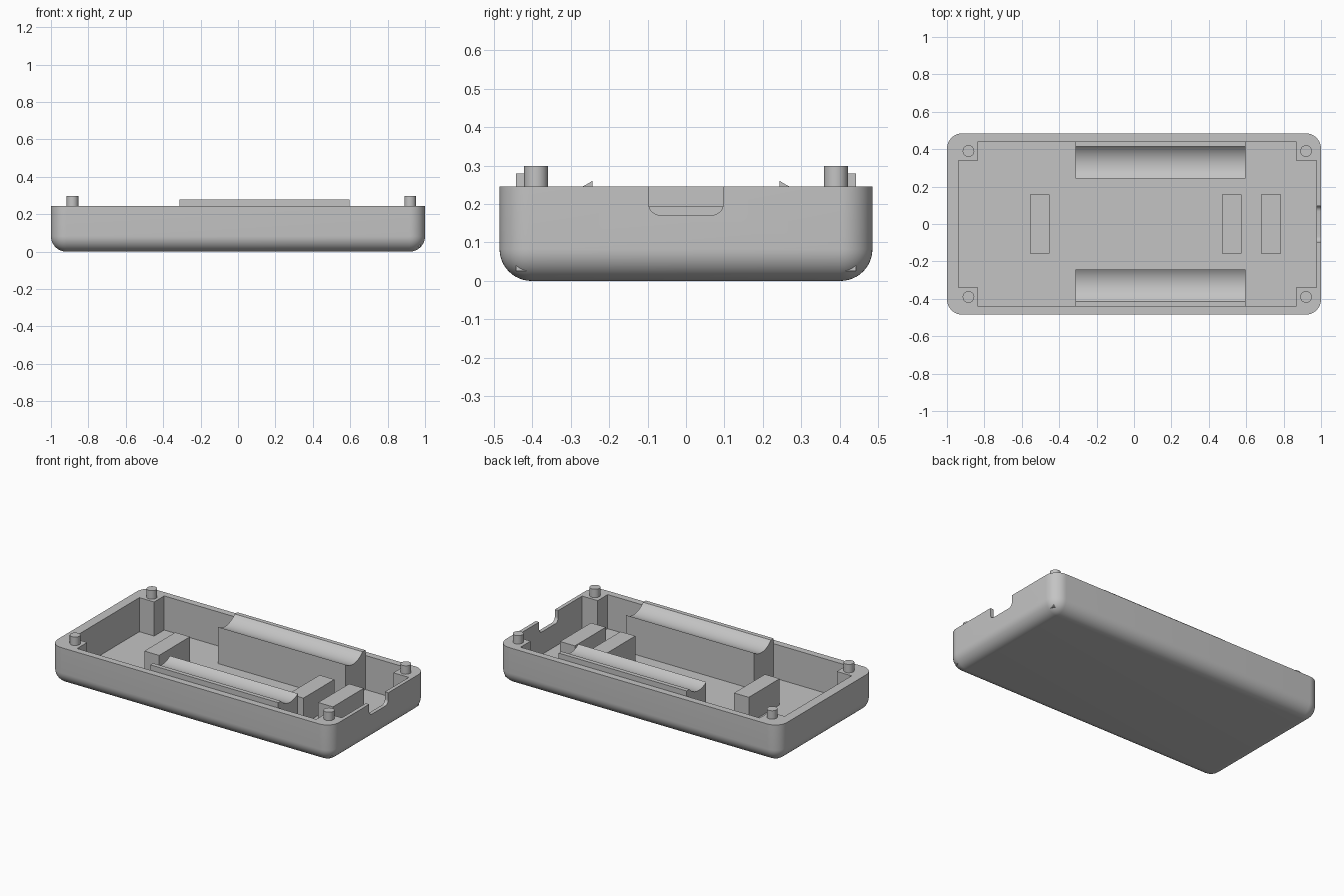
import bpy, bmesh, math
from mathutils import Vector

if "Cube" in bpy.data.objects:
    bpy.data.objects.remove(bpy.data.objects["Cube"])

grey = bpy.data.materials.new("light grey")
grey.diffuse_color = (0.55, 0.55, 0.55, 1)
grey.use_nodes = True
grey.node_tree.nodes["Principled BSDF"].inputs["Base Color"].default_value = grey.diffuse_color

H, HY, R = 0.245, 0.485, 0.083      # rim height, half depth, fillet radius
FLOOR, WALL_Y = 0.026, 0.442        # cavity floor, cavity half depth
X0, X1 = -0.939, 0.976              # cavity ends


def finish(name, bm):
    bmesh.ops.recalc_face_normals(bm, faces=bm.faces)
    me = bpy.data.meshes.new(name)
    bm.to_mesh(me)
    bm.free()
    ob = bpy.data.objects.new(name, me)
    bpy.context.collection.objects.link(ob)
    me.materials.append(grey)
    return ob


def prism(name, points, direction):
    """Extrude a closed 3D outline along a direction."""
    bm = bmesh.new()
    face = bm.faces.new([bm.verts.new(p) for p in points])
    out = bmesh.ops.extrude_face_region(bm, geom=[face])
    moved = [v for v in out["geom"] if isinstance(v, bmesh.types.BMVert)]
    bmesh.ops.translate(bm, verts=moved, vec=Vector(direction))
    return finish(name, bm)


def box(name, x0, x1, y0, y1, z0, z1):
    return prism(name, [(x0, y0, z0), (x1, y0, z0), (x1, y1, z0), (x0, y1, z0)],
                 (0, 0, z1 - z0))


def smooth(ob):
    bpy.ops.object.select_all(action='DESELECT')
    ob.select_set(True)
    bpy.context.view_layer.objects.active = ob
    bpy.ops.object.shade_smooth_by_angle(angle=math.radians(30))


def cut(ob, cutter):
    mod = ob.modifiers.new("cut", 'BOOLEAN')
    mod.operation, mod.solver, mod.object = 'DIFFERENCE', 'EXACT', cutter
    bpy.context.view_layer.objects.active = ob
    bpy.ops.object.modifier_apply(modifier=mod.name)
    bpy.data.objects.remove(cutter)


# Tray shell with rounded corners and rounded bottom edge
bm = bmesh.new()
bmesh.ops.create_cube(bm, size=1)
for v in bm.verts:
    v.co = (v.co.x * 2, v.co.y * 2 * HY, (v.co.z + 0.5) * H)
edges = [e for e in bm.edges if min(v.co.z for v in e.verts) < 0.01]
bmesh.ops.bevel(bm, geom=edges, offset=R, segments=12, profile=0.5, affect='EDGES')
shell = finish("tray_shell", bm)

# Cavity that leaves a square post in each corner
PL, PR, PY = -0.834, 0.866, 0.34
outline = [(PL, -WALL_Y), (PR, -WALL_Y), (PR, -PY), (X1, -PY), (X1, PY), (PR, PY),
           (PR, WALL_Y), (PL, WALL_Y), (PL, PY), (X0, PY), (X0, -PY), (PL, -PY)]
cut(shell, prism("cavity_cutter", [(x, y, FLOOR) for x, y in outline], (0, 0, 0.4)))

# Cable notch with rounded lower corners in the right wall
NW, NZ, NR = 0.097, 0.171, 0.03
notch = [(NW, 0.4)]
for side, a0 in ((1, 0), (-1, 270)):
    for i in range(9):
        a = math.radians(a0 - i * 90 / 8)
        notch.append((side * (NW - NR) + NR * math.cos(a), NZ + NR + NR * math.sin(a)))
notch.append((-NW, 0.4))
cut(shell, prism("notch_cutter", [(0.95, y, z) for y, z in notch], (0.1, 0, 0)))
smooth(shell)

# Feet of the right posts, whose tips show through the rounded corners
for side, label in ((-1, "front"), (1, "back")):
    a, b = sorted((side * (PY + 0.01), side * WALL_Y))
    box("corner_post_" + label, PR + 0.01, X1, a, b, FLOOR, 0.1)

# Locating pins on the rim
for x, end in ((-0.885, "left"), (0.92, "right")):
    for y, label in ((-0.39, "front"), (0.39, "back")):
        bm = bmesh.new()
        bmesh.ops.create_cone(bm, cap_ends=True, segments=32, radius1=0.031,
                              radius2=0.031, depth=0.1)
        bmesh.ops.translate(bm, verts=bm.verts, vec=(x, y, 0.249))
        smooth(finish(f"pin_{label}_{end}", bm))

# Cradles with a concave top, one along each long wall
inner, outer, CR = Vector((0.243, 0.261)), Vector((0.414, 0.279)), 0.126
chord = outer - inner
rise = math.sqrt(CR ** 2 - (chord.length / 2) ** 2)
centre = (inner + outer) / 2 + Vector((-chord.y, chord.x)).normalized() * rise
a0 = math.atan2(*(inner - centre).yx)
a1 = math.atan2(*(outer - centre).yx)
arc = [centre + CR * Vector((math.cos(a), math.sin(a)))
       for a in (a0 + (a1 - a0) * i / 20 for i in range(21))]
profile = ([(inner.x, FLOOR - 0.005)] + [tuple(p) for p in arc]
           + [(WALL_Y, outer.y), (WALL_Y, FLOOR - 0.005)])
for side, label in ((-1, "front"), (1, "back")):
    smooth(prism("cradle_" + label, [(-0.314, side * y, z) for y, z in profile],
                 (0.909, 0, 0)))

# Support blocks on the floor
for i, x in enumerate((-0.556, 0.47, 0.68)):
    box(f"support_block_{i + 1}", x, x + 0.105, -0.157, 0.157, FLOOR - 0.005, 0.194)
